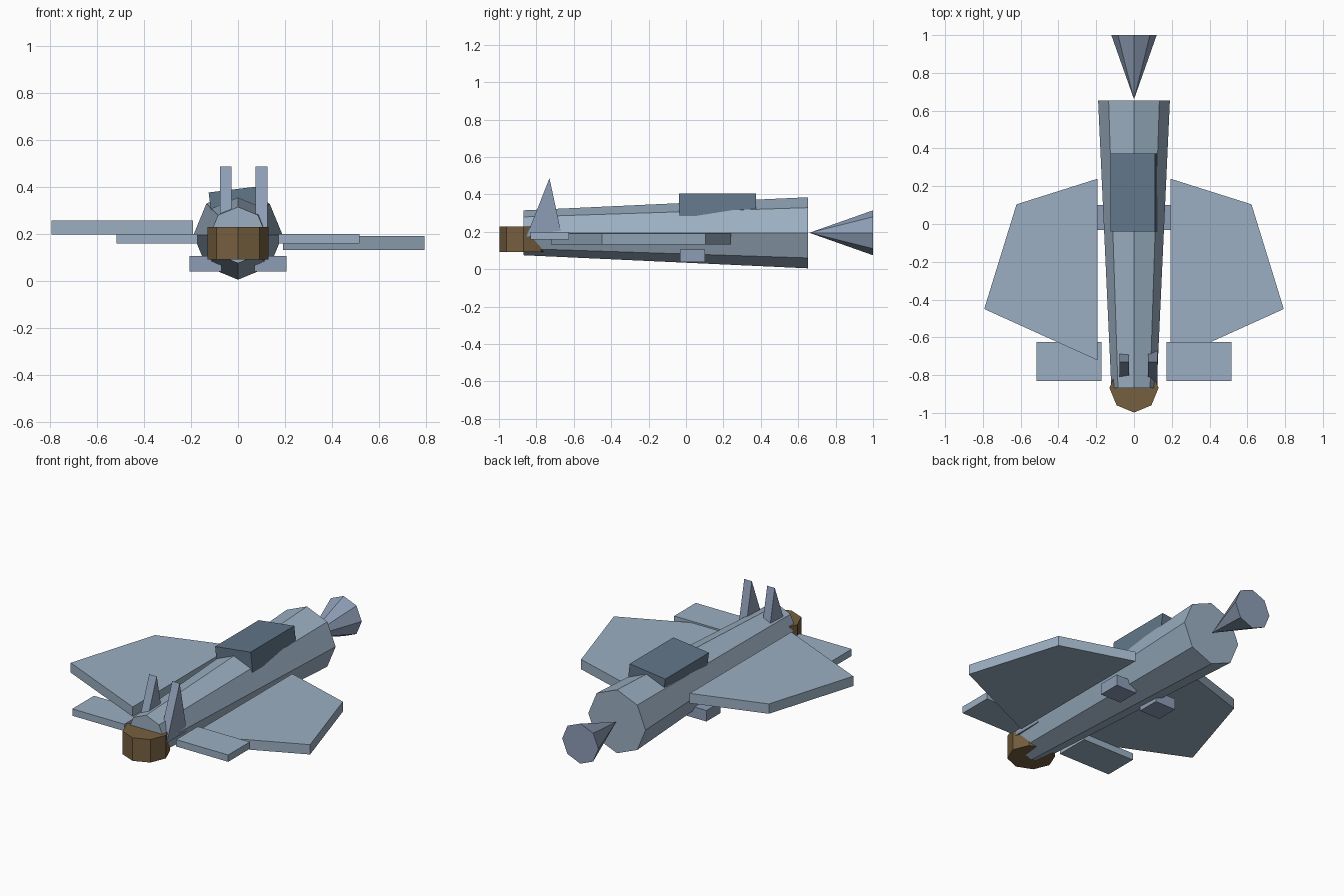
import bpy, bmesh
from math import radians
from mathutils import Matrix

if "Cube" in bpy.data.objects:
    bpy.data.objects.remove(bpy.data.objects["Cube"])


def material(name, rgb):
    m = bpy.data.materials.new(name)
    m.diffuse_color = (*rgb, 1)
    m.use_nodes = True
    m.node_tree.nodes["Principled BSDF"].inputs["Base Color"].default_value = m.diffuse_color
    return m


HULL = material("hull_paint", (0.33, 0.43, 0.54))
TRIM = material("trim_paint", (0.27, 0.34, 0.47))
GLASS = material("dark_glass", (0.12, 0.18, 0.25))
BRONZE = material("bronze", (0.18, 0.115, 0.05))


def finish(bm, name, mat):
    bmesh.ops.recalc_face_normals(bm, faces=bm.faces)
    me = bpy.data.meshes.new(name)
    bm.to_mesh(me)
    bm.free()
    me.materials.append(mat)
    ob = bpy.data.objects.new(name, me)
    bpy.context.collection.objects.link(ob)
    return ob


def cone(name, r1, r2, depth, loc, mat, tilt=0):
    bm = bmesh.new()
    bmesh.ops.create_cone(bm, cap_ends=True, segments=8, radius1=r1, radius2=r2, depth=depth,
                          matrix=Matrix.Translation(loc) @ Matrix.Rotation(radians(tilt), 4, 'X'))
    return finish(bm, name, mat)


def box(name, size, loc, mat, roll=0):
    bm = bmesh.new()
    bmesh.ops.create_cube(bm, size=1, matrix=Matrix.Translation(loc)
                          @ Matrix.Rotation(radians(roll), 4, 'Y') @ Matrix.Diagonal((*size, 1)))
    return finish(bm, name, mat)


def prism(name, points, offset, mat):
    bm = bmesh.new()
    face = bm.faces.new([bm.verts.new(p) for p in points])
    ext = bmesh.ops.extrude_face_region(bm, geom=[face], use_keep_orig=True)
    bmesh.ops.translate(bm, vec=offset, verts=[v for v in ext["geom"] if isinstance(v, bmesh.types.BMVert)])
    return finish(bm, name, mat)


# Tapered body, inverted nose cone and upright exhaust drum
cone("fuselage", 0.12, 0.19, 1.522, (0, -0.108, 0.195), HULL, -90)
cone("nose_cone", 0, 0.12, 0.34, (0, 0.83, 0.195), TRIM, -90)
cone("exhaust", 0.13, 0.13, 0.138, (0, -0.868, 0.16), BRONZE)

# Canopy, rolled slightly to one side
box("canopy", (0.237, 0.413, 0.12), (0, 0.168, 0.331), GLASS, -7)

# Wings at different heights, tailplanes and intake blocks on each side
outline = [(0.192, 0.24), (0.622, 0.104), (0.793, -0.45), (0.192, -0.722)]
for side, s, z in (("left", -1, 0.198), ("right", 1, 0.132)):
    prism(side + "_wing", [(s * x, y, z) for x, y in outline], (0, 0, 0.059), HULL)
    box(side + "_tailplane", (0.345, 0.205, 0.041), (s * 0.344, -0.728, 0.18), HULL)
    box(side + "_intake", (0.136, 0.133, 0.066), (s * 0.138, 0.034, 0.072), TRIM)

# Triangular tail fins
for side, x in (("left", -0.077), ("right", 0.075)):
    prism(side + "_fin", [(x, -0.853, 0.175), (x, -0.73, 0.487), (x, -0.663, 0.175)], (0.05, 0, 0), TRIM)
